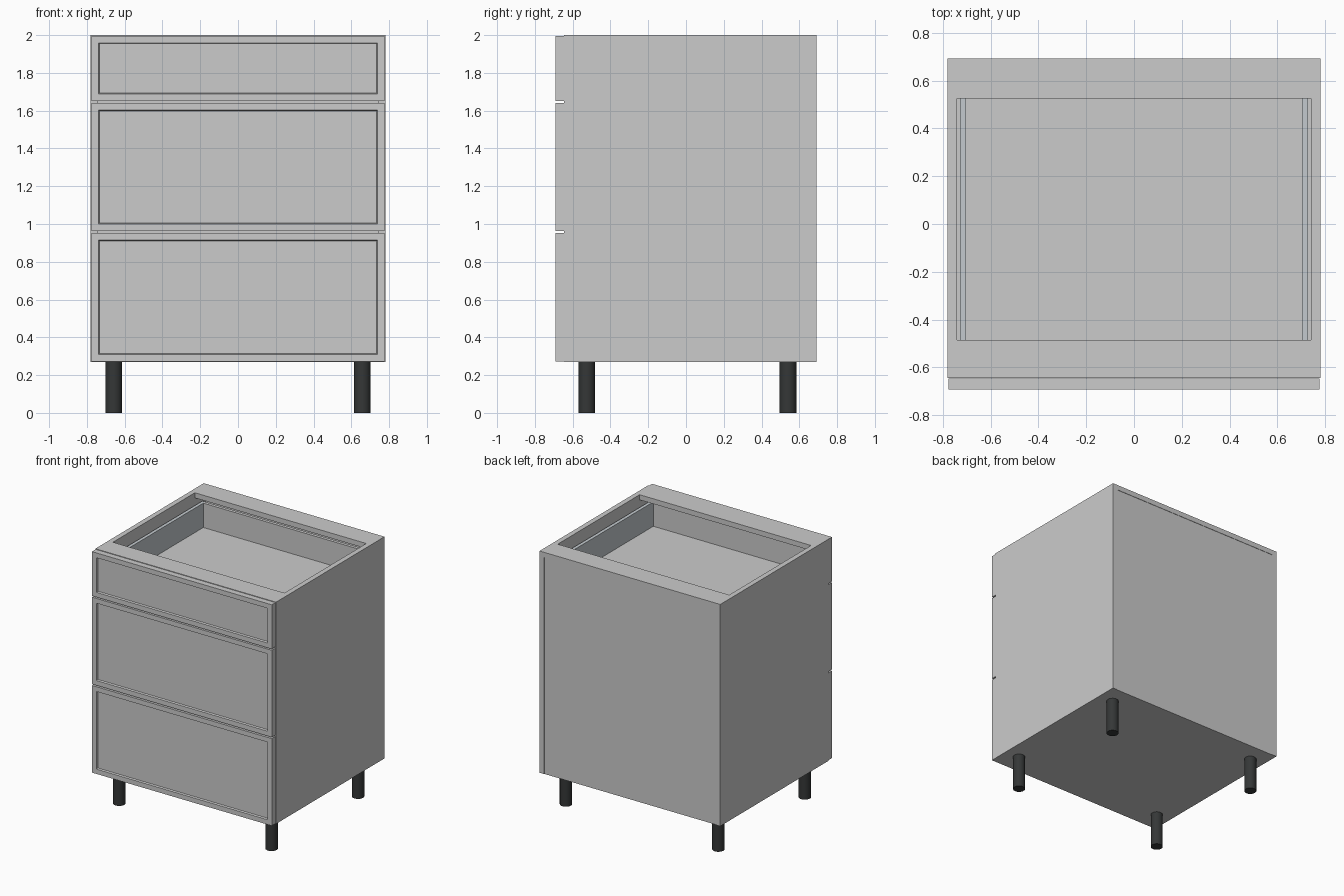
import bpy, bmesh

if "Cube" in bpy.data.objects:
    bpy.data.objects.remove(bpy.data.objects["Cube"])


def material(name, color):
    m = bpy.data.materials.new(name)
    m.diffuse_color = color
    m.use_nodes = True
    m.node_tree.nodes["Principled BSDF"].inputs["Base Color"].default_value = m.diffuse_color
    return m


def finish(name, bm, mat=None):
    me = bpy.data.meshes.new(name)
    bm.to_mesh(me)
    bm.free()
    ob = bpy.data.objects.new(name, me)
    bpy.context.collection.objects.link(ob)
    if mat:
        me.materials.append(mat)
    return ob


def box_mesh(x, y, z):
    bm = bmesh.new()
    bmesh.ops.create_cube(bm, size=1)
    for v in bm.verts:
        v.co = [r[0] if c < 0 else r[1] for c, r in zip(v.co, (x, y, z))]
    return bm


def box(name, x, y, z, mat=None):
    return finish(name, box_mesh(x, y, z), mat)


black = material("black_plastic", (0.035, 0.038, 0.038, 1))
steel = material("drawer_steel", (0.55, 0.59, 0.62, 1))

W, T = 0.78, 0.04              # half width, panel thickness
F, B = -0.645, 0.692           # carcass front and back
Z0, Z1 = 0.27, 2.0             # carcass bottom and top
IN = W - T

# Carcass panels
for side, s in (("left", -1), ("right", 1)):
    box(side + "_side_panel", sorted((s * IN, s * W)), (F, B), (Z0, Z1))
box("bottom_panel", (-IN, IN), (F, B - 0.003), (Z0, Z0 + T))
box("back_panel", (-IN, IN), (B - 0.035, B - 0.003), (Z0 + T, Z1 - T))
box("front_top_rail", (-IN, IN), (F, -0.485), (Z1 - T, Z1))
box("back_top_rail", (-IN, IN), (0.525, B), (Z1 - T, Z1))

# Drawers: front bottom, front top, box floor, box top
drawers = {
    "lower": (0.272, 0.952, 0.35, 0.70),
    "middle": (0.963, 1.641, 1.03, 1.38),
    "upper": (1.651, 1.996, 1.72, 1.91),
}
for name, (z0, z1, floor, top) in drawers.items():
    # Front with a recessed, bevelled centre panel
    bm = box_mesh((-0.776, 0.776), (-0.692, F - 0.001), (z0, z1))
    bm.normal_update()
    face = min(bm.faces, key=lambda f: f.calc_center_median().y)
    bmesh.ops.inset_region(bm, faces=[face], thickness=0.053)
    bmesh.ops.inset_region(bm, faces=[face], thickness=0.006, depth=-0.014)
    finish(name + "_drawer_front", bm)

    # Drawer box
    for side, s in (("left", -1), ("right", 1)):
        box(f"{name}_drawer_{side}_wall", sorted((s * 0.702, s * 0.728)),
            (F, 0.60), (floor - 0.03, top), steel)
    box(name + "_drawer_floor", (-0.702, 0.702), (F, 0.60), (floor - 0.03, floor))
    box(name + "_drawer_back", (-0.702, 0.702), (0.575, 0.60), (floor, top))
    box(name + "_drawer_inner_front", (-0.702, 0.702), (F, -0.60), (floor, top))

# Round legs
for row, y in (("front", -0.525), ("back", 0.54)):
    for side, x in (("left", -0.658), ("right", 0.658)):
        bpy.ops.mesh.primitive_cylinder_add(vertices=32, radius=0.044, depth=Z0,
                                            location=(x, y, Z0 / 2))
        leg = bpy.context.object
        leg.name = f"{row}_{side}_leg"
        leg.data.materials.append(black)
        bpy.ops.object.shade_smooth_by_angle()
